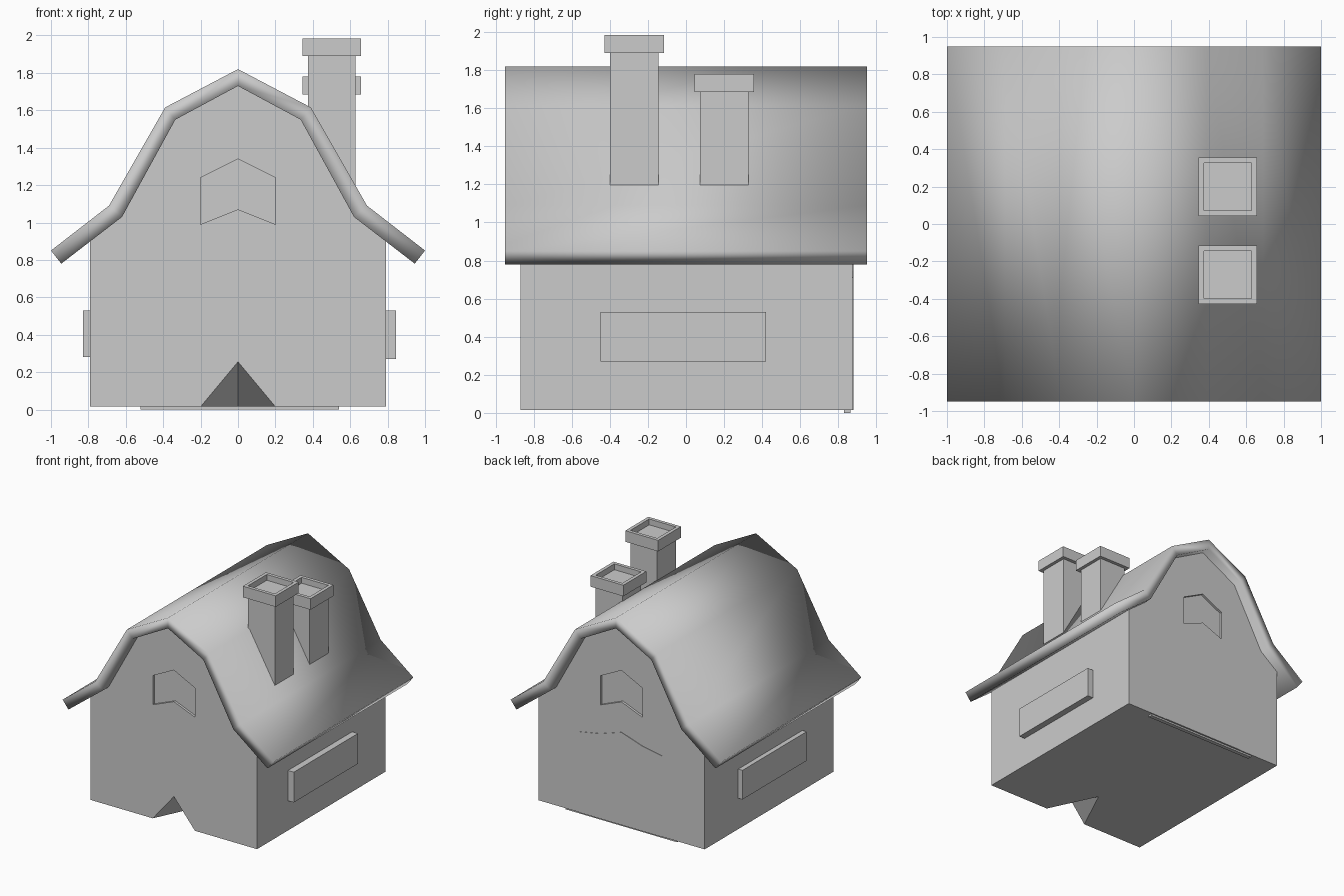
import bpy, bmesh
from mathutils import Vector

if "Cube" in bpy.data.objects:
    bpy.data.objects.remove(bpy.data.objects["Cube"])


def make(name, verts, faces):
    bm = bmesh.new()
    vs = [bm.verts.new(v) for v in verts]
    for f in faces:
        bm.faces.new([vs[i] for i in f])
    bmesh.ops.recalc_face_normals(bm, faces=bm.faces)
    me = bpy.data.meshes.new(name)
    bm.to_mesh(me)
    bm.free()
    ob = bpy.data.objects.new(name, me)
    bpy.context.collection.objects.link(ob)
    return ob


def prism(name, profile, y0, y1):
    """Extrude an (x, z) outline along y."""
    n = len(profile)
    verts = [(x, y, z) for y in (y0, y1) for x, z in profile]
    faces = [range(n), range(2 * n - 1, n - 1, -1)]
    faces += [(i, (i + 1) % n, n + (i + 1) % n, n + i) for i in range(n)]
    return make(name, verts, faces)


def box(name, x0, x1, y0, y1, z0, z1):
    return prism(name, [(x0, z0), (x1, z0), (x1, z1), (x0, z1)], y0, y1)


def mirrored(half):
    """Complete a symmetric outline given from its right end to x = 0."""
    return half + [(-x, z) for x, z in reversed(half[:-1])]


# Roof: gambrel band with flared eaves, smooth shaded
outer = mirrored([(1.0, .85), (.69, 1.09), (.39, 1.615), (0, 1.82)])
inner = mirrored([(.945, .78), (.62, 1.03), (.335, 1.55), (0, 1.73)])
n = len(outer)
bands = [outer, inner]
verts = [(x, y, z) for y in (-.95, .95) for b in bands for x, z in b]
m = 2 * n
faces = []
for i in range(n - 1):
    for o in (0, m):
        faces.append((o + i, o + i + 1, o + n + i + 1, o + n + i))
    for o in (0, n):
        faces.append((o + i, o + i + 1, m + o + i + 1, m + o + i))
for i in (0, n - 1):
    faces.append((i, n + i, m + n + i, m + i))
roof = make("roof", verts, faces)
for p in roof.data.polygons:
    p.use_smooth = True

# House body: gable walls with a wedge-shaped notch under the front
gable = mirrored([(.79, .015), (.79, .905), (.63, 1.04), (.34, 1.56), (0, 1.74)])
notch = [(-.2, .015), (0, .255), (.2, .015)]
g = len(gable)
front = gable + notch
f = len(front)
verts = [(x, -.87, z) for x, z in front] + [(x, .875, z) for x, z in gable]
verts.append((0, -.45, .015))
tip = len(verts) - 1
faces = [range(f), range(f, f + g)]
faces += [(i, i + 1, f + i + 1, f + i) for i in range(g - 1)]
faces += [(g, g + 1, tip), (g + 1, g + 2, tip)]
faces += [(g - 1, g, tip, f + g - 1), (g + 2, 0, f, tip), (tip, f, f + g - 1)]
body = make("house_body", verts, faces)

# Chevron attic windows recessed into both gables
chevron = [(-.2, .99), (0, 1.07), (.2, .99), (.2, 1.24), (0, 1.34), (-.2, 1.24)]
for label, y0, y1 in (("front", -1, -.85), ("back", .855, 1)):
    cutter = prism(label + "_window_cutter", chevron, y0, y1)
    cutter.hide_render = True
    cutter.hide_viewport = True
    cutter.display_type = 'WIRE'
    mod = body.modifiers.new(label + "_window", 'BOOLEAN')
    mod.operation = 'DIFFERENCE'
    mod.solver = 'EXACT'
    mod.object = cutter

# Side windows
box("right_window", .76, .845, -.45, .42, .27, .53)
box("left_window", -.83, -.76, -.45, .42, .28, .53)

# Back door and its sill
door = [(.39, .015), (.39, .71), (.2, .745), (0, .81), (-.2, .745), (-.39, .71), (-.39, .015)]
prism("back_door", door, .84, .879)
box("door_sill", -.52, .54, .83, .865, 0, .03)


# Chimneys: shaft with an overhanging, hollow-topped cap
def chimney(name, y, top):
    x, r, R = .502, .127, .156
    box(name + "_shaft", x - r, x + r, y - r, y + r, 1.19, top - .07)
    rings = [(r, top - .095), (R, top - .095), (R, top), (r, top), (r, top - .05)]
    verts = [(x + s * q, y + t * q, z) for q, z in rings
             for s, t in ((-1, -1), (1, -1), (1, 1), (-1, 1))]
    faces = [(4 * k + i, 4 * k + (i + 1) % 4, 4 * k + 4 + (i + 1) % 4, 4 * k + 4 + i)
             for k in range(len(rings) - 1) for i in range(4)]
    faces += [(0, 1, 2, 3), (16, 17, 18, 19)]
    make(name + "_cap", verts, faces)


chimney("front_chimney", -.272, 1.985)
chimney("back_chimney", .2, 1.78)
